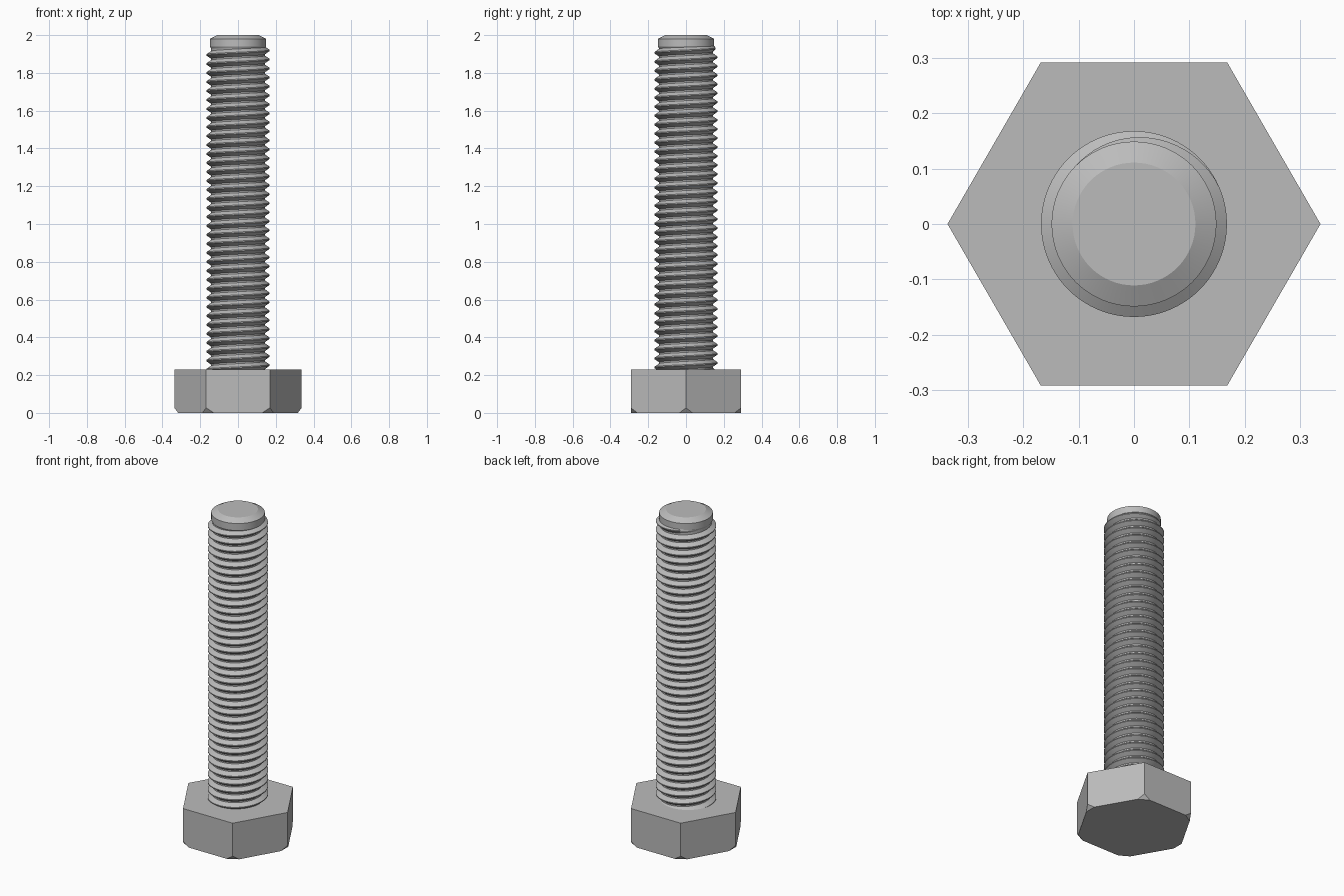
import bpy, bmesh, math
from mathutils import Vector

cube = bpy.data.objects.get("Cube")
if cube:
    bpy.data.objects.remove(cube, do_unlink=True)

HEAD_R, HEAD_H = 0.337, 0.229
CORE_R, CREST_R = 0.143, 0.168
PITCH, SEG = 0.0476, 64
TOP = 1.965

steel = bpy.data.materials.new("plain steel grey")
steel.use_nodes = True
GREY = (0.5, 0.5, 0.5, 1)
steel.diffuse_color = GREY
steel.node_tree.nodes["Principled BSDF"].inputs["Base Color"].default_value = GREY


def finish(name, bm, smooth=True):
    """Turn a bmesh into a named steel object."""
    bmesh.ops.recalc_face_normals(bm, faces=bm.faces)
    mesh = bpy.data.meshes.new(name)
    bm.to_mesh(mesh)
    bm.free()
    obj = bpy.data.objects.new(name, mesh)
    bpy.context.collection.objects.link(obj)
    mesh.materials.append(steel)
    if smooth:
        bpy.ops.object.select_all(action="DESELECT")
        obj.select_set(True)
        bpy.context.view_layer.objects.active = obj
        bpy.ops.object.shade_smooth_by_angle(angle=math.radians(25))
    return obj


def polar(r, a, z):
    return Vector((r * math.cos(a), r * math.sin(a), z))


# Hexagonal head with its six lower corners cut off
bm = bmesh.new()
base = bm.faces.new([bm.verts.new(polar(HEAD_R, i * math.pi / 3, 0)) for i in range(6)])
top = bmesh.ops.extrude_face_region(bm, geom=[base])["geom"]
bmesh.ops.translate(bm, vec=(0, 0, HEAD_H), verts=[v for v in top if isinstance(v, bmesh.types.BMVert)])
if not any(f.normal.z < -0.5 for f in bm.faces):
    bmesh.ops.recalc_face_normals(bm, faces=bm.faces)
for i in range(6):
    a = i * math.pi / 3
    cut = bmesh.ops.bisect_plane(bm, geom=bm.verts[:] + bm.edges[:] + bm.faces[:],
                                 plane_co=polar(HEAD_R - 0.02, a, 0),
                                 plane_no=polar(0.027, a, -0.02), clear_outer=True)
    edges = [e for e in cut["geom_cut"] if isinstance(e, bmesh.types.BMEdge)]
    bmesh.ops.holes_fill(bm, edges=edges, sides=0)
finish("hex_head", bm, smooth=False)

# Shank core with a chamfered tip
bm = bmesh.new()
profile = [(CORE_R, HEAD_H - 0.02), (CORE_R, 1.93), (0.149, 1.94), (0.149, 1.98), (0.111, 2.0)]
rings = [[bm.verts.new(polar(r, 2 * math.pi * i / SEG, z)) for i in range(SEG)] for r, z in profile]
for low, high in zip(rings, rings[1:]):
    for i in range(SEG):
        j = (i + 1) % SEG
        bm.faces.new((low[i], low[j], high[j], high[i]))
bm.faces.new(rings[-1])
bm.faces.new(rings[0][::-1])
finish("shank_core", bm)

# Helical thread ridge, fading into the core at the tip
bm = bmesh.new()
half = PITCH / 2
start = HEAD_H - half
steps = int((TOP - half - start) / PITCH * SEG)
sections = []
for s in range(steps + 1):
    a = 2 * math.pi * s / SEG
    z = start + PITCH * s / SEG
    fade = min(1, (steps - s) / (SEG * 0.4))
    crest = CORE_R + (CREST_R - CORE_R) * fade
    shape = [(CORE_R - 0.004, -half * 0.95), (crest, -PITCH * 0.06),
             (crest, PITCH * 0.06), (CORE_R - 0.004, half * 0.95)]
    sections.append([bm.verts.new(polar(r, a, z + dz)) for r, dz in shape])
for one, two in zip(sections, sections[1:]):
    for k in range(4):
        m = (k + 1) % 4
        bm.faces.new((one[k], two[k], two[m], one[m]))
bm.faces.new(sections[0])
bm.faces.new(sections[-1][::-1])
finish("thread_ridge", bm)
